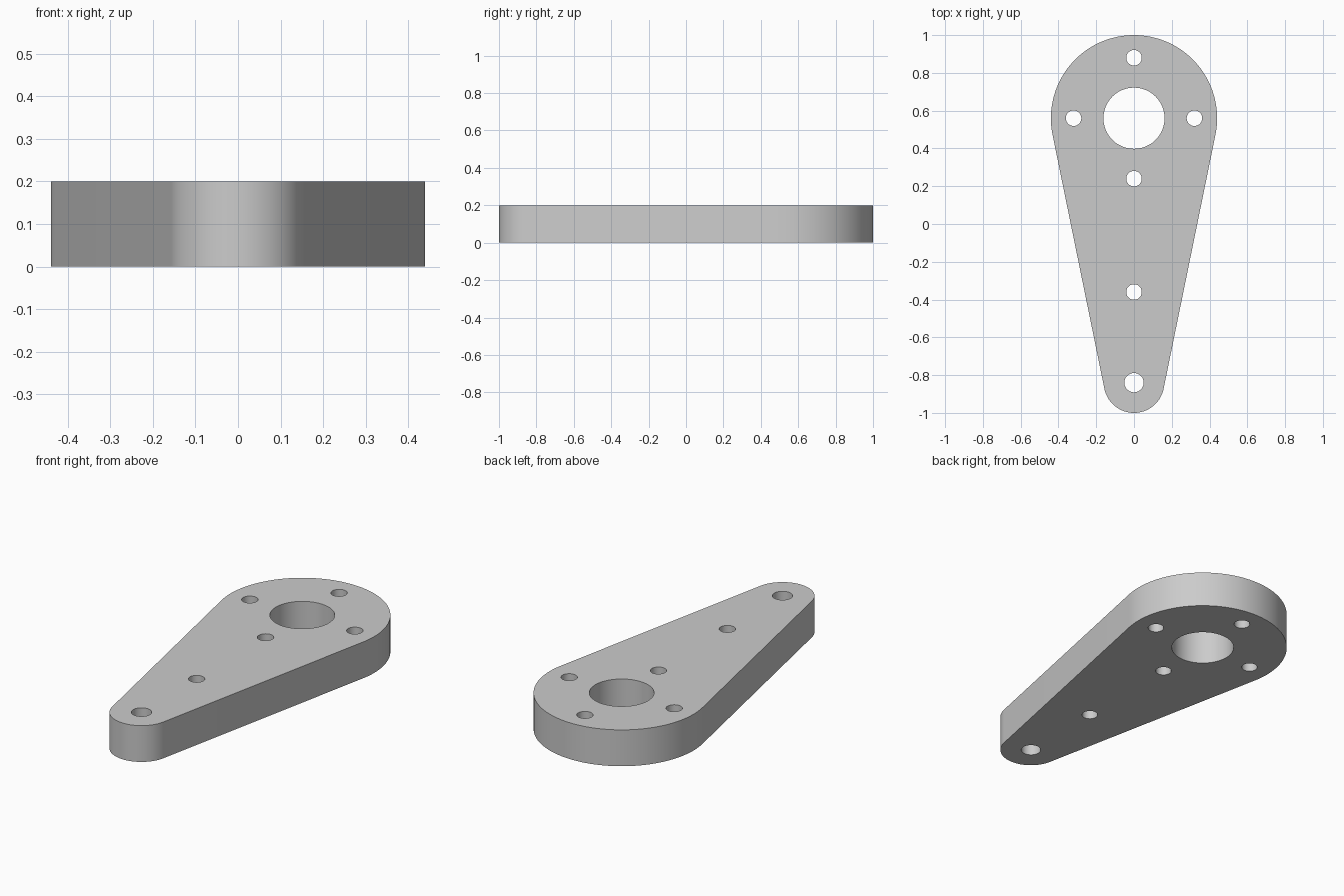
import bpy, bmesh, math

cube = bpy.data.objects.get("Cube")
if cube:
    bpy.data.objects.remove(cube, do_unlink=True)

THICK = 0.2
BIG_Y, BIG_R = 0.56, 0.44
TIP_Y, TIP_R = -0.84, 0.16
BOLT = 0.32


def arc(x, y, r, start, end, steps):
    """Points along an arc, both ends included."""
    return [(x + r * math.cos(start + (end - start) * i / steps),
             y + r * math.sin(start + (end - start) * i / steps))
            for i in range(steps + 1)]


def add_loop(bm, points):
    verts = [bm.verts.new((x, y, 0)) for x, y in points]
    return [bm.edges.new((v, verts[i - 1])) for i, v in enumerate(verts)]


# Outline: two round ends joined by their common tangents
tilt = math.asin((BIG_R - TIP_R) / (BIG_Y - TIP_Y))
outline = arc(0, BIG_Y, BIG_R, -tilt, math.pi + tilt, 72)
outline += arc(0, TIP_Y, TIP_R, math.pi + tilt, 2 * math.pi - tilt, 48)

# Holes: centre bore, four bolt holes, arm hole, tip hole
holes = [(0, BIG_Y, 0.162), (0, -0.36, 0.041), (0, TIP_Y, 0.051)]
for dx, dy in ((1, 0), (0, 1), (-1, 0), (0, -1)):
    holes.append((dx * BOLT, BIG_Y + dy * BOLT, 0.041))

bm = bmesh.new()
edges = add_loop(bm, outline)
for x, y, r in holes:
    edges += add_loop(bm, arc(x, y, r, 0, 2 * math.pi, 48)[:-1])
bmesh.ops.triangle_fill(bm, edges=edges, use_beauty=True, normal=(0, 0, 1))

# Thicken the flat profile into a plate
top = bmesh.ops.extrude_face_region(bm, geom=bm.faces[:], use_keep_orig=True)
bmesh.ops.translate(bm, vec=(0, 0, THICK),
                    verts=[g for g in top["geom"] if isinstance(g, bmesh.types.BMVert)])
bmesh.ops.recalc_face_normals(bm, faces=bm.faces[:])

mesh = bpy.data.meshes.new("lever_plate")
bm.to_mesh(mesh)
bm.free()
plate = bpy.data.objects.new("lever_plate", mesh)
bpy.context.collection.objects.link(plate)

# Plain grey material
grey = bpy.data.materials.new("light_grey")
grey.use_nodes = True
colour = (0.6, 0.6, 0.6, 1)
grey.diffuse_color = colour
grey.node_tree.nodes["Principled BSDF"].inputs["Base Color"].default_value = colour
mesh.materials.append(grey)

bpy.ops.object.select_all(action="DESELECT")
plate.select_set(True)
bpy.context.view_layer.objects.active = plate
bpy.ops.object.shade_smooth_by_angle(angle=math.radians(30))
